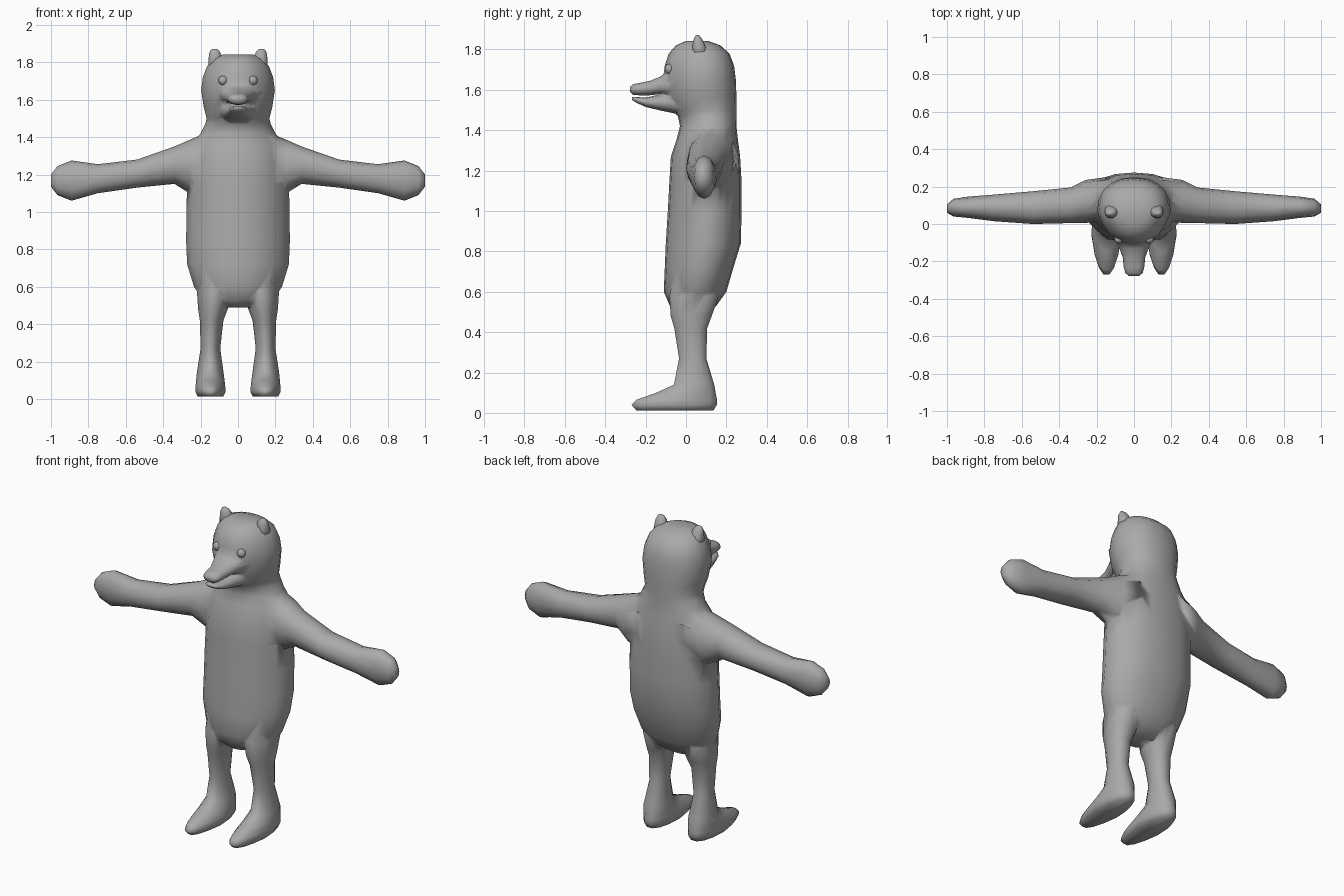
import bpy, bmesh, math
from mathutils import Vector

fur = bpy.data.materials.new("grey fur")
fur.diffuse_color = (0.4, 0.4, 0.4, 1)


def finish(name, bm):
    bmesh.ops.recalc_face_normals(bm, faces=bm.faces)
    me = bpy.data.meshes.new(name)
    bm.to_mesh(me)
    bm.free()
    me.materials.append(fur)
    me.shade_smooth()
    ob = bpy.data.objects.new(name, me)
    bpy.context.collection.objects.link(ob)
    return ob


def loft(name, axis, rings, n=16, power=2.3, taper=0.0, side=1):
    """Skin rounded rings (position, a min, a max, b min, b max) along an axis."""
    bm = bmesh.new()
    skins = []
    for t, a0, a1, b0, b1 in rings:
        ring = []
        for k in range(n):
            ang = 2 * math.pi * k / n
            c, s = math.cos(ang), math.sin(ang)
            u = math.copysign(abs(c) ** (2 / power), c)
            v = math.copysign(abs(s) ** (2 / power), s)
            u *= 1 - taper * max(0, -v)      # narrower towards the front
            a = (a0 + a1) / 2 + u * (a1 - a0) / 2
            b = (b0 + b1) / 2 + v * (b1 - b0) / 2
            p = {"x": (t, a, b), "y": (a, t, b), "z": (a, b, t)}[axis]
            ring.append(bm.verts.new((p[0] * side, p[1], p[2])))
        skins.append(ring)
    for r, q in zip(skins, skins[1:]):
        for k in range(n):
            j = (k + 1) % n
            bm.faces.new((r[k], r[j], q[j], q[k]))
    for ring in (skins[0], skins[-1]):       # domed end caps
        mid = bm.verts.new(sum((v.co for v in ring), Vector()) / n)
        for k in range(n):
            bm.faces.new((ring[k], ring[(k + 1) % n], mid))
    return finish(name, bm)


def ball(name, centre, size):
    bm = bmesh.new()
    bmesh.ops.create_uvsphere(bm, u_segments=12, v_segments=8, radius=1)
    for v in bm.verts:
        v.co = Vector(c + s * x for c, s, x in zip(centre, size, v.co))
    return finish(name, bm)


def weld(base, other):
    """Join another part into the base so no inner surfaces remain."""
    mod = base.modifiers.new("join " + other.name, "BOOLEAN")
    mod.operation, mod.solver, mod.object = "UNION", "EXACT", other
    bpy.context.view_layer.objects.active = base
    bpy.ops.object.modifier_apply(modifier=mod.name)
    bpy.data.objects.remove(other)


# Torso, shoulders and neck: z, half width, front y, back y
trunk = [(0.49, 0.10, -0.04, 0.10), (0.53, 0.19, -0.08, 0.15),
         (0.60, 0.235, -0.11, 0.20), (0.72, 0.272, -0.105, 0.235),
         (0.84, 0.277, -0.10, 0.272), (1.00, 0.276, -0.09, 0.275),
         (1.15, 0.272, -0.082, 0.275), (1.27, 0.268, -0.075, 0.268),
         (1.36, 0.25, -0.045, 0.256), (1.42, 0.20, -0.03, 0.25),
         (1.47, 0.175, -0.04, 0.25)]
# Skull carries on from the neck
skull = [(1.50, 0.168, -0.07, 0.25), (1.56, 0.183, -0.10, 0.25),
         (1.65, 0.197, -0.115, 0.247), (1.72, 0.188, -0.105, 0.238),
         (1.78, 0.165, -0.085, 0.215), (1.82, 0.13, -0.05, 0.17),
         (1.842, 0.08, 0.0, 0.11)]
body = loft("body", "z", [(z, -w, w, f, b) for z, w, f, b in trunk + skull],
            n=20, taper=0.25)

arm = [(0.15, 0.02, 0.25, 1.08, 1.43), (0.26, 0.005, 0.235, 1.10, 1.385),
       (0.34, 0.005, 0.195, 1.15, 1.35), (0.54, 0.0, 0.175, 1.13, 1.28),
       (0.75, 0.015, 0.157, 1.10, 1.255), (0.89, 0.033, 0.146, 1.06, 1.275),
       (0.965, 0.04, 0.135, 1.09, 1.245), (1.0, 0.06, 0.105, 1.135, 1.20)]
leg = [(0.012, 0.08, 0.215, -0.25, 0.14), (0.04, 0.066, 0.228, -0.275, 0.158),
       (0.065, 0.068, 0.227, -0.25, 0.158), (0.10, 0.072, 0.224, -0.15, 0.15),
       (0.14, 0.077, 0.22, -0.062, 0.142), (0.27, 0.095, 0.20, -0.036, 0.102),
       (0.42, 0.078, 0.204, -0.06, 0.107), (0.48, 0.055, 0.213, -0.078, 0.13),
       (0.58, 0.03, 0.22, -0.085, 0.165), (0.64, 0.04, 0.21, -0.07, 0.15)]

for s in (-1, 1):
    weld(body, loft("arm", "x", arm, n=12, power=2.1, side=s))
    weld(body, loft("leg", "z", leg, n=14, taper=0.3, side=s))

# Muzzle with the mouth as the gap between two jaws: y, half width, bottom, top
upper = [(0.02, 0.12, 1.54, 1.75), (-0.08, 0.10, 1.56, 1.70),
         (-0.13, 0.078, 1.578, 1.665), (-0.18, 0.06, 1.572, 1.645),
         (-0.23, 0.055, 1.572, 1.635), (-0.262, 0.047, 1.575, 1.628),
         (-0.277, 0.028, 1.59, 1.615)]
lower = [(0.02, 0.11, 1.46, 1.60), (-0.07, 0.095, 1.485, 1.595),
         (-0.12, 0.075, 1.495, 1.58), (-0.20, 0.055, 1.515, 1.562),
         (-0.245, 0.045, 1.535, 1.565), (-0.268, 0.025, 1.55, 1.564)]
for name, rows in (("upper_jaw", upper), ("lower_jaw", lower)):
    weld(body, loft(name, "y", [(y, -w, w, lo, hi) for y, w, lo, hi in rows],
                    n=14))
body.data.shade_smooth()

# Ears and eyes
ear = [(1.76, 0.08, 0.16, 0.03, 0.11), (1.81, 0.085, 0.158, 0.03, 0.10),
       (1.845, 0.09, 0.155, 0.035, 0.085), (1.866, 0.105, 0.146, 0.045, 0.07),
       (1.872, 0.118, 0.135, 0.052, 0.062)]
for side, s in (("left", 1), ("right", -1)):
    loft(side + "_ear", "z", ear, n=10, side=s)
    ball(side + "_eye", (0.08 * s, -0.083, 1.703), (0.025, 0.022, 0.025))
